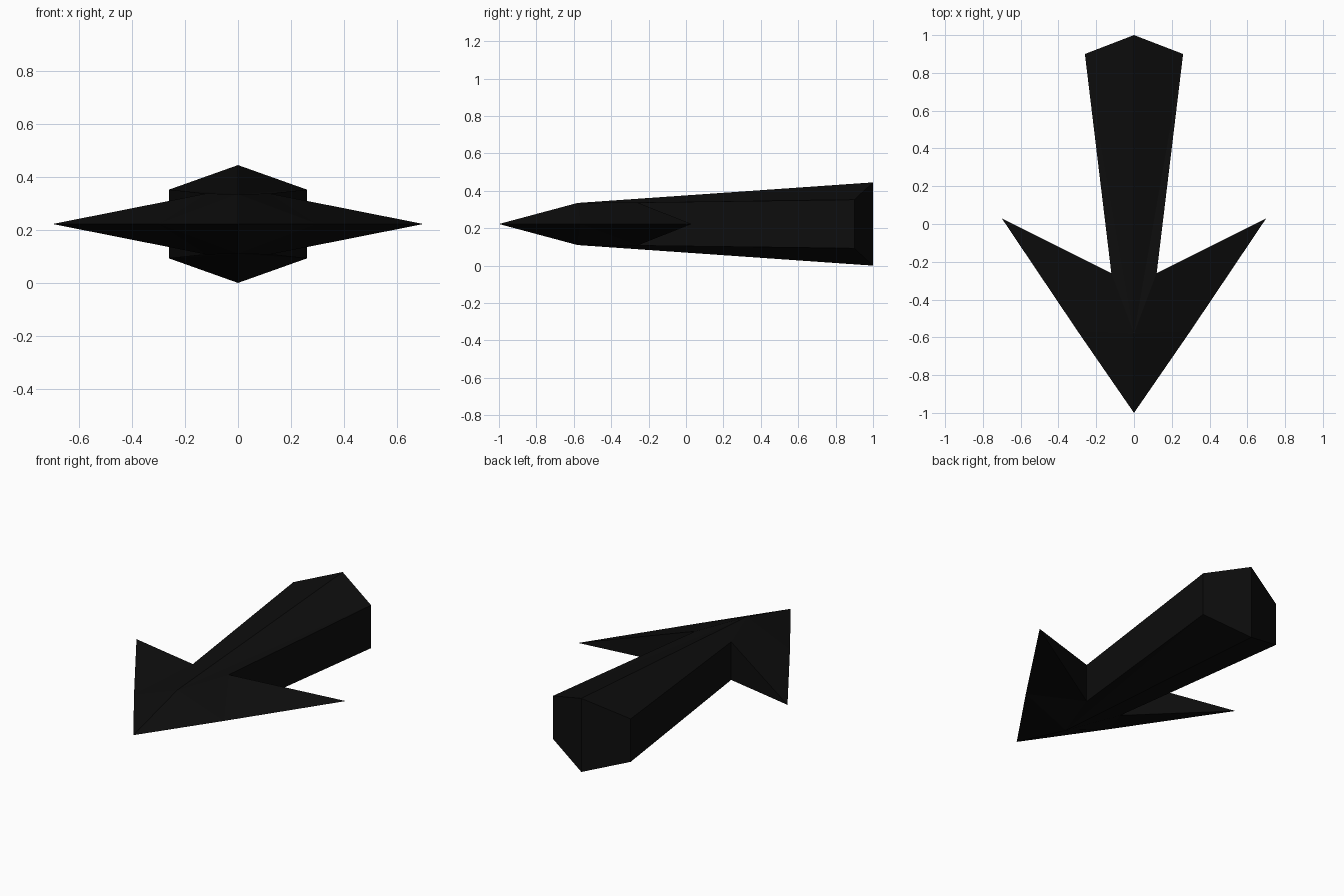
import bpy

if "Cube" in bpy.data.objects:
    bpy.data.objects.remove(bpy.data.objects["Cube"])

MID = 0.2225  # half height: the arrow is symmetric above and below this plane

black = bpy.data.materials.new("near black")
black.diffuse_color = (0.004, 0.004, 0.004, 1)
black.use_nodes = True
black.node_tree.nodes["Principled BSDF"].inputs["Base Color"].default_value = black.diffuse_color

# one quarter of the arrow (right, upper), heights relative to the mid plane
points = {
    "tip": (0, -1, 0),
    "edge": (0.30, -0.565, 0),            # along the leading edge
    "barb": (0.70, 0.03, 0),              # wing point
    "notch": (0.12, -0.26, 0.115), "notch_mid": (0.12, -0.26, 0),
    "ridge": (0, -0.58, 0.1125),          # where the head meets the shaft ridge
    "corner": (0.26, 0.90, 0.13), "corner_mid": (0.26, 0.90, 0),
    "end": (0, 1, MID), "end_mid": (0, 1, 0),
}
panels = [
    # head
    ("tip", "edge", "ridge"),
    ("edge", "barb", "notch"),
    ("edge", "notch", "ridge"),
    ("barb", "notch_mid", "notch"),
    # flaring shaft
    ("ridge", "notch", "corner"),
    ("ridge", "corner", "end"),
    ("notch_mid", "corner_mid", "corner", "notch"),
    ("corner_mid", "end_mid", "end", "corner"),
]
names = list(points)
mesh = bpy.data.meshes.new("arrow")
mesh.from_pydata(list(points.values()), [], [[names.index(n) for n in p] for p in panels])
mesh.materials.append(black)

arrow = bpy.data.objects.new("arrow", mesh)
arrow.location.z = MID
bpy.context.collection.objects.link(arrow)

# mirror to the left and to the underside
mirror = arrow.modifiers.new("mirror", "MIRROR")
mirror.use_axis = (True, False, True)
mirror.use_clip = True
